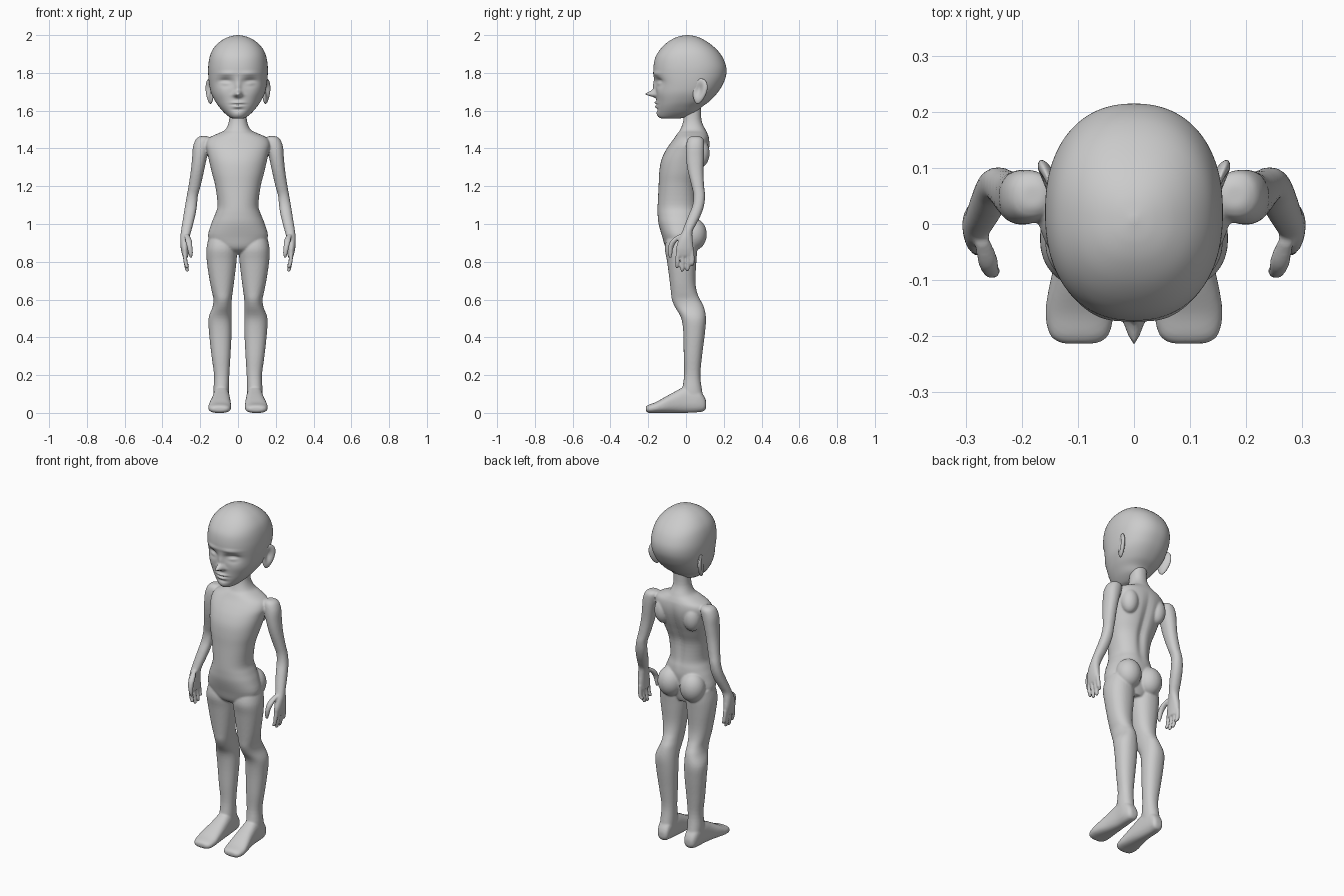
import bpy, bmesh, math
from mathutils import Matrix, Vector


def spline(rows, steps):
    """Catmull-Rom interpolation between section rows."""
    out = []
    for i in range(len(rows) - 1):
        p = [rows[max(0, min(len(rows) - 1, i + k))] for k in (-1, 0, 1, 2)]
        for s in range(steps):
            t = s / steps
            out.append([0.5 * (2 * b + (c - a) * t + (2 * a - 5 * b + 4 * c - d) * t * t
                               + (3 * b - a - 3 * c + d) * t ** 3) for a, b, c, d in zip(*p)])
    return out + [list(rows[-1])]


def loft(bm, rows, axis='z', side=1, n=32, steps=4, power=2.2):
    """Closed skin through oval sections: (position, a min, a max, b min, b max)."""
    rings, verts = [], []
    for t, a0, a1, b0, b1 in spline(rows, steps):
        ring = []
        for k in range(n):
            c, s = math.cos(2 * math.pi * k / n), math.sin(2 * math.pi * k / n)
            a = (a0 + a1) / 2 + (a1 - a0) / 2 * math.copysign(abs(c) ** (2 / power), c)
            b = (b0 + b1) / 2 + (b1 - b0) / 2 * math.copysign(abs(s) ** (2 / power), s)
            ring.append(bm.verts.new((side * a, b, t) if axis == 'z' else (side * a, t, b)))
        rings.append(ring)
        verts += ring
    for p, q in zip(rings, rings[1:]):
        for k in range(n):
            bm.faces.new((p[k], p[(k + 1) % n], q[(k + 1) % n], q[k]))
    bm.faces.new(rings[0])
    bm.faces.new(rings[-1])
    return verts


def ball(bm, loc, radii, rot=Matrix()):
    m = Matrix.Translation(loc) @ rot @ Matrix.Diagonal((*radii, 1))
    return bmesh.ops.create_uvsphere(bm, u_segments=32, v_segments=20, radius=1, matrix=m)['verts']


def finish(bm, name):
    bmesh.ops.recalc_face_normals(bm, faces=bm.faces)
    me = bpy.data.meshes.new(name)
    bm.to_mesh(me)
    bm.free()
    me.polygons.foreach_set('use_smooth', [True] * len(me.polygons))
    ob = bpy.data.objects.new(name, me)
    bpy.context.collection.objects.link(ob)
    return ob


def bell(v, x, z, sx, sz):
    return math.exp(-((v.x - x) / sx) ** 2 - ((v.z - z) / sz) ** 2)


# torso and neck: z, half width, front, back
torso = [(.84, .05, -.06, .04), (.87, .12, -.105, .05), (.93, .158, -.125, .06),
         (1.0, .142, -.145, .07), (1.05, .122, -.15, .068), (1.1, .108, -.15, .06),
         (1.2, .12, -.145, .062), (1.27, .138, -.142, .085), (1.33, .152, -.133, .108),
         (1.38, .163, -.113, .122), (1.42, .17, -.088, .126), (1.455, .155, -.062, .122),
         (1.48, .105, -.045, .113), (1.5, .067, -.03, .103), (1.55, .047, -.014, .082),
         (1.63, .047, -.012, .08)]
leg = [(.93, .02, .155, -.1, .06), (.87, .006, .167, -.112, .06), (.8, .008, .165, -.1, .055),
       (.7, .02, .15, -.087, .05), (.64, .028, .138, -.08, .058), (.6, .033, .13, -.075, .075),
       (.56, .034, .135, -.058, .095), (.5, .034, .156, -.025, .106), (.42, .034, .153, -.014, .1),
       (.3, .04, .14, -.012, .085), (.2, .046, .127, -.01, .076), (.12, .047, .13, -.02, .085),
       (.06, .05, .128, -.02, .098)]
foot = [(.107, .07, .105, .03, .06), (.095, .055, .12, .01, .09), (.06, .05, .13, .003, .13),
        (0, .045, .132, 0, .14), (-.06, .04, .14, 0, .112), (-.115, .037, .152, 0, .082),
        (-.16, .036, .158, 0, .057), (-.198, .045, .15, 0, .043), (-.213, .065, .13, .01, .032)]
arm = [(1.465, .16, .2, .03, .07), (1.45, .145, .222, .01, .092), (1.41, .15, .238, 0, .097),
       (1.35, .165, .243, 0, .095), (1.28, .18, .25, .01, .092), (1.2, .198, .262, .03, .096),
       (1.15, .212, .271, .04, .101), (1.1, .217, .28, .035, .096), (1.05, .225, .288, .015, .08),
       (1.0, .237, .296, -.005, .055), (.96, .248, .302, -.02, .035), (.92, .258, .306, -.038, .035),
       (.87, .262, .303, -.053, .04), (.83, .262, .294, -.052, .037)]
# finger: y, tip z
fingers = [(-.045, .765), (-.0175, .748), (.01, .75), (.034, .775)]

body = bmesh.new()
for v in loft(body, [(z, -w, w, f, b) for z, w, f, b in torso], n=64):
    if v.co.y > 0 and 1.02 < v.co.z < 1.46:          # spine groove
        v.co.y -= .014 * math.exp(-(v.co.x / .022) ** 2) * math.sin((v.co.z - 1.02) / .44 * math.pi)
for s in (-1, 1):
    loft(body, leg, side=s)
    loft(body, foot, 'y', s, power=2.5)
    loft(body, arm, side=s)
    ball(body, (s * .073, .04, .945), (.072, .07, .085))          # buttock
    ball(body, (s * .095, .075, 1.375), (.05, .05, .075))         # shoulder blade
    for y, tip in fingers:
        path = [(.86, .282, y * .9, .012), (.82, .28, y, .0115), (.79, .276, y, .011),
                (tip + .01, .27, y - .002, .0105), (tip, .268, y - .003, .006)]
        loft(body, [(z, x - r, x + r, v - r, v + r) for z, x, v, r in path], side=s, n=12)
    thumb = [(.945, .272, -.025, .012), (.915, .262, -.06, .018), (.88, .256, -.08, .015),
             (.845, .251, -.084, .012), (.82, .249, -.083, .006)]
    loft(body, [(z, x - r, x + r, v - r, v + r) for z, x, v, r in thumb], side=s, n=12)
body = finish(body, 'body')
# fuse the overlapping forms into one smooth skin
mod = body.modifiers.new('fuse', 'REMESH')
mod.mode, mod.voxel_size, mod.use_smooth_shade = 'VOXEL', .0052, True
mod = body.modifiers.new('soften', 'SMOOTH')
mod.factor, mod.iterations = .5, 5

# head: z, half width, front, back
skull = [(1.558, .025, -.125, -.04), (1.566, .045, -.142, 0), (1.59, .074, -.151, .055),
         (1.62, .1, -.154, .085), (1.65, .121, -.156, .125), (1.69, .141, -.158, .163),
         (1.73, .151, -.162, .19), (1.78, .157, -.17, .211), (1.83, .158, -.172, .213),
         (1.88, .151, -.163, .195), (1.92, .136, -.14, .166), (1.955, .108, -.107, .126),
         (1.98, .073, -.07, .086), (1.994, .038, -.034, .05), (2.0, .006, .002, .014)]
# face features: x, z, width, height, push forward
features = [(0, 1.69, .017, .015, .046), (0, 1.725, .014, .035, .014), (0, 1.682, .027, .009, .012),
            (0, 1.642, .03, .007, .012), (0, 1.621, .024, .008, .011), (0, 1.632, .034, .003, -.004),
            (0, 1.58, .03, .018, .006), (0, 1.605, .03, .007, -.004)]
for s in (-1, 1):
    features += [(s * .066, 1.752, .038, .022, -.022), (s * .066, 1.745, .024, .011, .013),
                 (s * .066, 1.761, .028, .004, -.006), (s * .06, 1.797, .045, .01, .006),
                 (s * .085, 1.69, .035, .03, .004)]
head = bmesh.new()
for v in loft(head, [(z, -w, w, f, b) for z, w, f, b in skull], n=128, steps=7, power=2.25):
    if v.co.y < -.04:
        fade = min(1, (-.04 - v.co.y) / .04)
        co = v.co.copy()
        v.co.y -= fade * sum(f[4] * bell(co, *f[:4]) for f in features)
finish(head, 'head')

# ears: flattened shells, hollowed on the outside, flaring at the back
ear = bmesh.new()
turn = Matrix.Rotation(math.radians(-22), 4, 'Z') @ Matrix.Rotation(math.radians(-12), 4, 'X')
centre = Vector((.150, .072, 1.703))
for v in ball(ear, centre, (.016, .04, .068), turn):
    p = turn.inverted() @ (v.co - centre)
    p.y *= 1 + 3.5 * p.z                              # narrower lobe
    if p.x > 0:
        p.x -= .02 * math.exp(-((p.y + .004) / .02) ** 2 - ((p.z - .008) / .036) ** 2)
    v.co = centre + turn @ p
ear = finish(ear, 'ears')
ear.modifiers.new('mirror', 'MIRROR').use_mirror_merge = False
